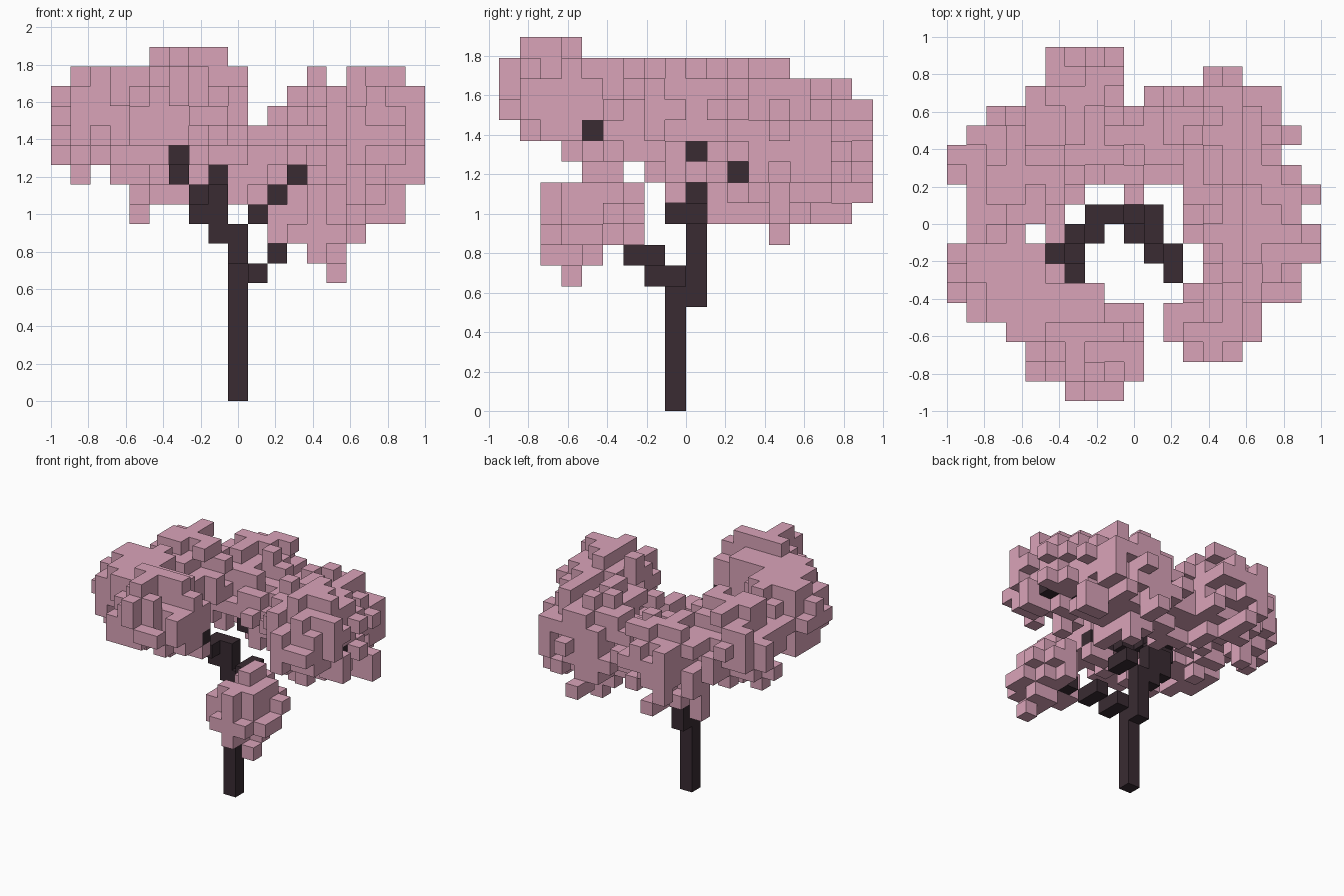
import bpy
import bmesh
import random
from itertools import product
from mathutils import Vector

random.seed(4)
if "Cube" in bpy.data.objects:
    bpy.data.objects.remove(bpy.data.objects["Cube"], do_unlink=True)

NX, NY, NZ = 19, 18, 18
CELL = 2 / NX
SIDES = [Vector(v) for v in ((1, 0, 0), (-1, 0, 0), (0, 1, 0),
                             (0, -1, 0), (0, 0, 1), (0, 0, -1))]


def material(name, colour):
    mat = bpy.data.materials.new(name)
    mat.use_nodes = True
    rgba = (*colour, 1)
    mat.diffuse_color = rgba
    mat.node_tree.nodes["Principled BSDF"].inputs["Base Color"].default_value = rgba
    return mat


def neighbours(cell):
    return [tuple(int(a + b) for a, b in zip(cell, side)) for side in SIDES]


def block_object(name, cells, mat):
    """Make one mesh from grid cells, keeping only the outside faces."""
    bm = bmesh.new()
    for cell in sorted(cells):
        centre = Vector(cell) + Vector((0.5, 0.5, 0.5))
        for side, beside in zip(SIDES, neighbours(cell)):
            if beside in cells:
                continue
            u = Vector((side.y, side.z, side.x))
            w = side.cross(u)
            corners = [centre + (side + u * a + w * b) / 2
                       for a, b in ((-1, -1), (1, -1), (1, 1), (-1, 1))]
            bm.faces.new([bm.verts.new((p - Vector((NX / 2, NY / 2, 0))) * CELL)
                          for p in corners])
    bmesh.ops.remove_doubles(bm, verts=bm.verts, dist=CELL / 100)
    mesh = bpy.data.meshes.new(name)
    bm.to_mesh(mesh)
    bm.free()
    mesh.materials.append(mat)
    obj = bpy.data.objects.new(name, mesh)
    bpy.context.collection.objects.link(obj)


def path(*points):
    """Grid cells along a line through the given cells."""
    cells = {points[0]}
    for start, end in zip(points, points[1:]):
        a, b = Vector(start), Vector(end)
        steps = int(max(abs(c) for c in b - a))
        for s in range(1, steps + 1):
            cells.add(tuple(round(c) for c in a.lerp(b, s / steps)))
    return cells


def outline(first, rows):
    """Cells of a flat outline, given as spans for each row."""
    return {(n, row) for row, spans in enumerate(rows, first)
            for lo, hi in spans for n in range(lo, hi + 1)}


# Trunk and branches
wood = {
    "trunk": path((9, 8, 0), (9, 8, 6)) | path((9, 9, 5), (9, 9, 8)),
    "front_branch": path((10, 8, 6), (10, 7, 6), (11, 7, 7), (11, 6, 7), (12, 5, 8)),
    "right_branch": path((8, 9, 8), (8, 9, 10), (7, 9, 9), (7, 9, 10), (7, 8, 10),
                         (6, 8, 11), (6, 7, 12), (5, 7, 13))
    | path((6, 6, 13), (7, 5, 13), (8, 4, 13), (9, 4, 13)),
    "left_branch": path((10, 8, 9), (10, 9, 9))
    | path((11, 11, 10), (12, 11, 11), (14, 11, 11), (15, 10, 12), (16, 9, 12), (17, 9, 12)),
    "back_branch": path((8, 11, 11), (7, 13, 12)),
}

# Canopy outlines, bottom to top for front and side, front to back for plan
front = outline(6, [
    [(14, 14)], [(13, 14)], [(11, 15)], [(4, 4), (11, 17)], [(4, 17)],
    [(1, 1), (3, 18)], [(0, 18)], [(0, 18)], [(0, 9), (11, 18)],
    [(0, 9), (12, 18)], [(1, 9), (13, 13), (15, 17)], [(5, 8)]])
side = outline(6, [
    [(3, 3)], [(2, 4)], [(2, 6), (13, 13)], [(2, 6), (10, 16)],
    [(2, 6), (8, 17)], [(4, 5), (7, 17)], [(3, 17)], [(1, 17)], [(0, 17)],
    [(0, 16)], [(0, 13)], [(1, 3)]])
plan = outline(0, [
    [(6, 8)], [(4, 9)], [(4, 9), (12, 14)], [(3, 9), (11, 15)],
    [(1, 9), (11, 15)], [(0, 7), (12, 17)], [(0, 5), (13, 17)],
    [(0, 4), (13, 18)], [(1, 3), (5, 5), (12, 18)], [(1, 5), (12, 17)],
    [(1, 6), (9, 9), (12, 18)], [(0, 17)], [(0, 16)], [(1, 17)], [(2, 16)],
    [(4, 8), (10, 16)], [(5, 8), (13, 14)], [(5, 8)]])

# Leaf clumps: centre and radii
clumps = [
    ((6, 3.5, 14.3), (3.7, 3.6, 2.8)),
    ((2.5, 6, 14), (2.8, 3.2, 2.5)),
    ((3.2, 11, 13.6), (3.2, 3.2, 2.7)),
    ((6.3, 14.2, 12.8), (2.8, 3.3, 2.7)),
    ((9.5, 12.5, 11.7), (2.4, 2.2, 1.8)),
    ((13.5, 12.8, 12.2), (3.4, 3.3, 3)),
    ((15.5, 8.7, 13.5), (2.8, 3.9, 2.9)),
    ((13, 4, 8.6), (2.3, 2.3, 2.1)),
]

# Gaps in the leaves where branches show through, to the front and to the side
front_gaps = [(6, 7, 12), (6, 8, 11), (8, 11, 11), (11, 11, 10), (12, 11, 11)]
side_gaps = [(9, 4, 13), (8, 9, 10), (14, 11, 11), (17, 9, 12)]

# Leaves that hide the inner ends of branches
covers = {(14, 11, 10), (15, 5, 13), (15, 6, 13), (16, 7, 12)}


def depth(cell):
    return min(sum(((c - m) / r) ** 2 for c, m, r in zip(cell, centre, radii))
               for centre, radii in clumps)


# Fill the clumps raggedly inside the outlines
blocked = set().union(*wood.values())
for x, y, z in front_gaps:
    blocked |= path((x, y, z), (x, 0, z))
for x, y, z in side_gaps:
    blocked |= path((x, y, z), (NX, y, z))
allowed = {(x, y, z): depth((x, y, z))
           for x, y, z in product(range(NX), range(NY), range(NZ))
           if (x, z) in front and (y, z) in side and (x, y) in plan
           and (x, y, z) not in blocked}
leaves = {c for c, d in allowed.items() if d < random.uniform(0.5, 1.5)}
leaves = {c for c in leaves if any(n in leaves for n in neighbours(c))} | covers

# Grow sprigs where an outline is still open
for shape, (a, b) in ((front, (0, 2)), (side, (1, 2)), (plan, (0, 1))):
    covered = {(c[a], c[b]) for c in leaves}
    for spot in sorted(shape - covered):
        choices = [c for c in allowed if (c[a], c[b]) == spot]
        if choices:
            leaves.add(min(choices, key=allowed.get))

bark = material("dark_bark", (0.041, 0.024, 0.032))
blossom = material("pink_blossom", (0.7, 0.37, 0.485))
for name, cells in wood.items():
    block_object(name, cells, bark)
block_object("blossom_canopy", leaves, blossom)
